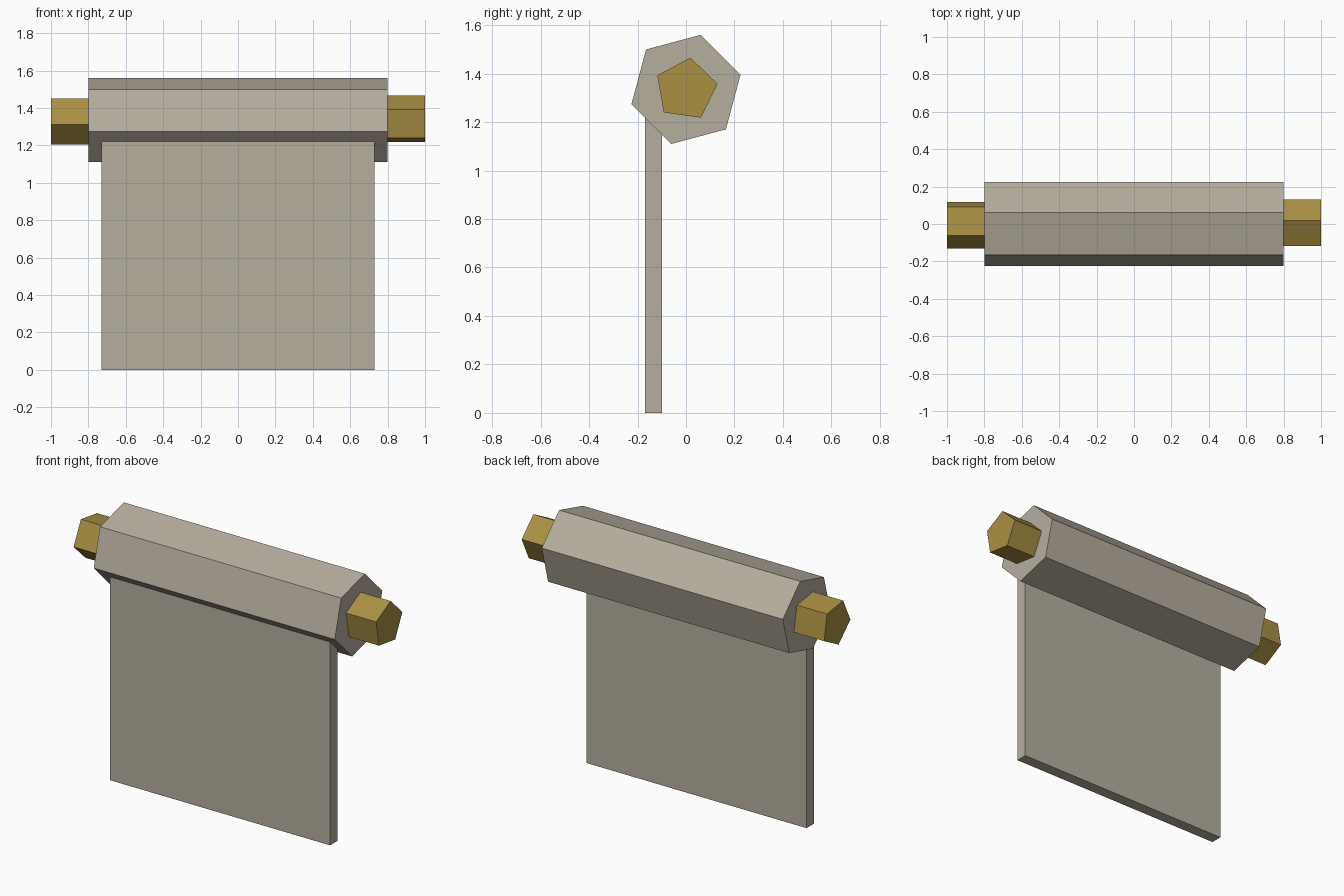
import bpy
from math import cos, sin, radians

cube = bpy.data.objects.get("Cube")
if cube:
    bpy.data.objects.remove(cube, do_unlink=True)


def make_material(name, rgb):
    mat = bpy.data.materials.new(name)
    mat.use_nodes = True
    colour = (*rgb, 1)
    mat.diffuse_color = colour
    mat.node_tree.nodes["Principled BSDF"].inputs["Base Color"].default_value = colour
    return mat


def extrude_x(name, profile, x0, x1, mat):
    """Flat-sided solid: a counter-clockwise (y, z) profile swept along x."""
    n = len(profile)
    verts = [(x, y, z) for x in (x0, x1) for y, z in profile]
    faces = [tuple(reversed(range(n))), tuple(range(n, 2 * n))]
    faces += [(i, (i + 1) % n, (i + 1) % n + n, i + n) for i in range(n)]
    mesh = bpy.data.meshes.new(name)
    mesh.from_pydata(verts, [], faces)
    mesh.materials.append(mat)
    obj = bpy.data.objects.new(name, mesh)
    bpy.context.collection.objects.link(obj)
    return obj


AXIS_Z = 1.335


def polygon(sides, radius, start):
    """Regular polygon around the roller axis."""
    angles = [radians(start + 360 * i / sides) for i in range(sides)]
    return [(radius * cos(a), AXIS_Z + radius * sin(a)) for a in angles]


paper = make_material("warm grey", (0.47, 0.425, 0.345))
gold = make_material("dull gold", (0.40, 0.28, 0.056))

# Rolled part and the sheet hanging from its front
extrude_x("roll", polygon(6, 0.233, 15), -0.8, 0.8, paper)
sheet = [(-0.17, 0), (-0.10, 0), (-0.10, AXIS_Z), (-0.17, AXIS_Z)]
extrude_x("hanging_sheet", sheet, -0.73, 0.73, paper)

# Five-sided rod ends, turned half a turn from each other
extrude_x("left_rod_end", polygon(5, 0.132, 10), 0.8, 1, gold)
extrude_x("right_rod_end", polygon(5, 0.132, 190), -1, -0.8, gold)
